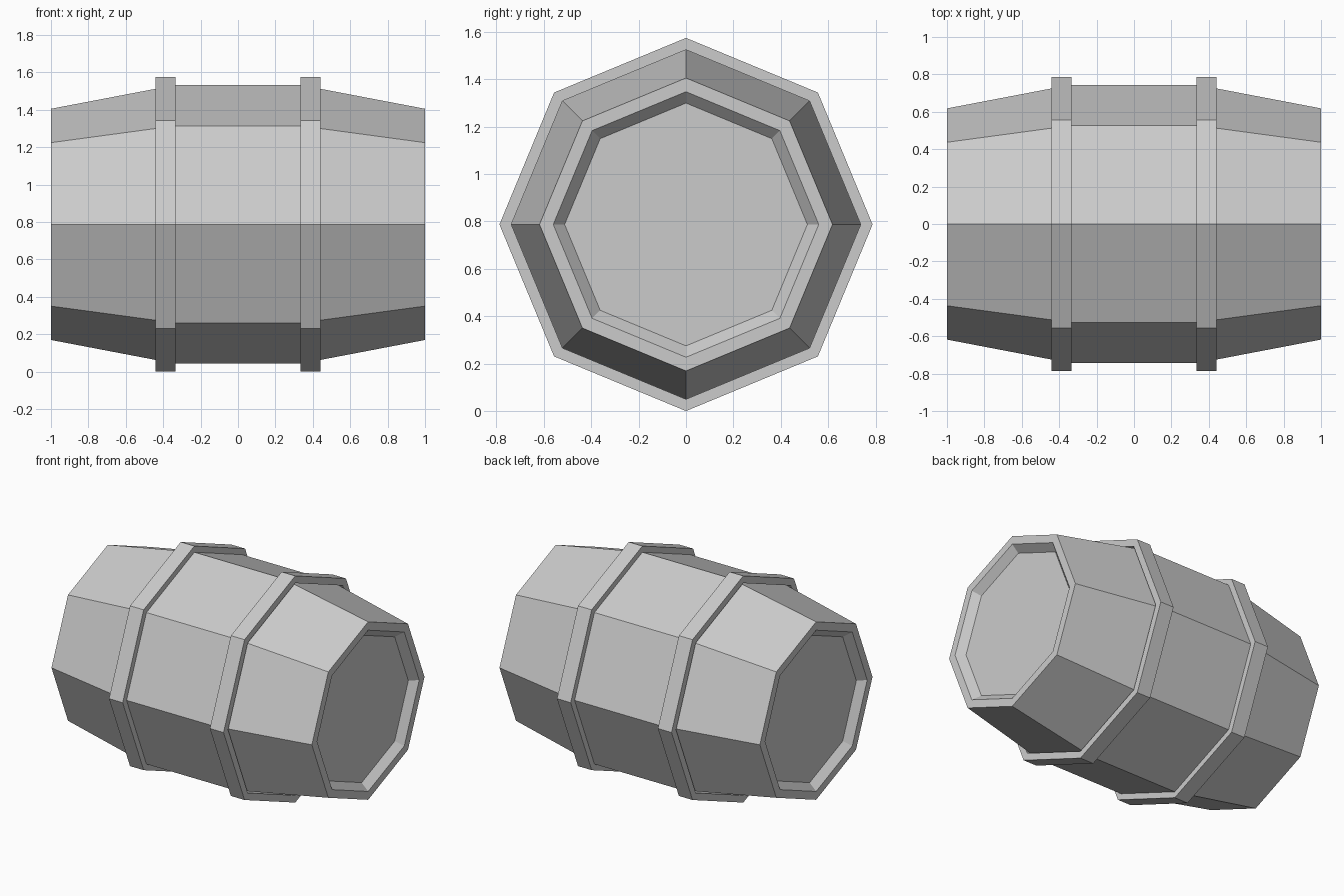
import bpy, bmesh, math

if "Cube" in bpy.data.objects:
    bpy.data.objects.remove(bpy.data.objects["Cube"])

SIDES = 8
CENTRE_Z = 0.787


def lathe(name, profile, closed=False):
    """Turn an (x, radius) profile into a flat-sided solid around the x axis."""
    bm = bmesh.new()
    rings = []
    for x, r in profile:
        ring = []
        for i in range(SIDES):
            a = 2 * math.pi * i / SIDES
            ring.append(bm.verts.new((x, r * math.cos(a), CENTRE_Z + r * math.sin(a))))
        rings.append(ring)
    pairs = list(zip(rings, rings[1:]))
    if closed:
        pairs.append((rings[-1], rings[0]))
    else:
        bm.faces.new(rings[0])
        bm.faces.new(rings[-1])
    for a, b in pairs:
        for i in range(SIDES):
            j = (i + 1) % SIDES
            bm.faces.new((a[i], a[j], b[j], b[i]))
    bmesh.ops.recalc_face_normals(bm, faces=bm.faces)
    mesh = bpy.data.meshes.new(name)
    bm.to_mesh(mesh)
    bm.free()
    obj = bpy.data.objects.new(name, mesh)
    bpy.context.collection.objects.link(obj)
    return obj


# Barrel body: recessed lid, rim, tapering staves, mirrored to the other end
half = [(0.95, 0.512), (1.0, 0.56), (1.0, 0.618), (0.34, 0.744)]
lathe("barrel_body", half + [(-x, r) for x, r in reversed(half)])

# Two raised hoops
for side, label in ((-1, "left"), (1, "right")):
    lathe(label + "_hoop",
          [(side * 0.335, 0.737), (side * 0.335, 0.787),
           (side * 0.44, 0.787), (side * 0.44, 0.737)], closed=True)
